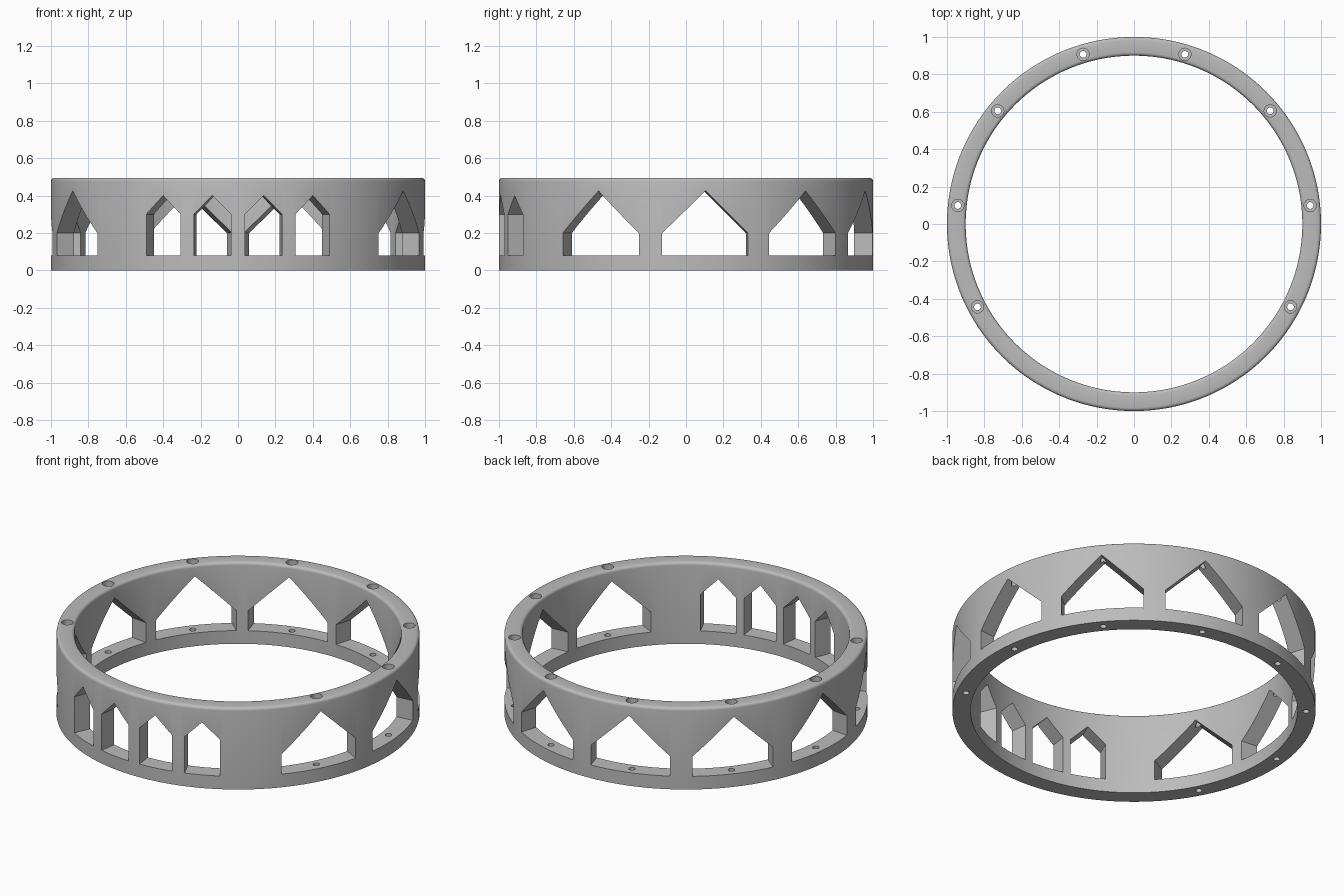
import bpy, bmesh
from math import cos, sin, pi, radians
from mathutils import Matrix, Vector

cube = bpy.data.objects.get("Cube")
if cube:
    bpy.data.objects.remove(cube, do_unlink=True)

OUTER, INNER, HEIGHT = 1.0, 0.9, 0.495
FILLET = 0.018
SILL = 0.08
BOLT_RADIUS = 0.947

grey = bpy.data.materials.new("light_grey")
grey.use_nodes = True
colour = (0.5, 0.5, 0.5, 1)
grey.diffuse_color = colour
grey.node_tree.nodes["Principled BSDF"].inputs["Base Color"].default_value = colour


def make_object(name, bm):
    bmesh.ops.recalc_face_normals(bm, faces=bm.faces)
    mesh = bpy.data.meshes.new(name)
    bm.to_mesh(mesh)
    bm.free()
    mesh.materials.append(grey)
    obj = bpy.data.objects.new(name, mesh)
    bpy.context.collection.objects.link(obj)
    return obj


def revolve(bm, profile, steps, closed, centre=(0, 0)):
    """Turn an (r, z) profile around a vertical axis."""
    rings = []
    for i in range(steps):
        a = 2 * pi * i / steps
        rings.append([bm.verts.new((centre[0] + r * cos(a), centre[1] + r * sin(a), z))
                      for r, z in profile])
    count = len(profile)
    for i in range(steps):
        a, b = rings[i], rings[(i + 1) % steps]
        for j in range(count if closed else count - 1):
            k = (j + 1) % count
            bm.faces.new((a[j], b[j], b[k], a[k]))
    if not closed:
        bm.faces.new([ring[0] for ring in rings])
        bm.faces.new([ring[-1] for ring in rings])


def add_window(bm, angle, half_width, shoulder, peak):
    """Add a house-shaped prism pointing outwards at the angle."""
    outline = [(-half_width, SILL), (half_width, SILL), (half_width, shoulder),
               (0, peak), (-half_width, shoulder)]
    turn = Matrix.Rotation(angle, 3, 'Z')
    near, far = [[bm.verts.new(turn @ Vector((r, s, z))) for s, z in outline]
                 for r in (0.7, 1.2)]
    bm.faces.new(near)
    bm.faces.new(far)
    for i in range(5):
        j = (i + 1) % 5
        bm.faces.new((near[i], near[j], far[j], far[i]))


def cut(target, cutter):
    mod = target.modifiers.new("cut", 'BOOLEAN')
    mod.operation = 'DIFFERENCE'
    mod.solver = 'EXACT'
    mod.object = cutter
    bpy.context.view_layer.objects.active = target
    bpy.ops.object.modifier_apply(modifier=mod.name)
    bpy.data.objects.remove(cutter, do_unlink=True)


# Band with a rounded top rim
arc = [i * pi / 8 for i in range(5)]
profile = [(INNER, 0), (OUTER, 0)]
profile += [(OUTER - FILLET + FILLET * cos(a), HEIGHT - FILLET + FILLET * sin(a)) for a in arc]
profile += [(INNER + FILLET - FILLET * sin(a), HEIGHT - FILLET + FILLET * cos(a)) for a in arc]
bm = bmesh.new()
revolve(bm, profile, 192, True)
ring = make_object("ring_band", bm)

# Wide windows at the sides and back, narrow ones at the front
wide = [radians(a) for a in (-27.9, 6, 39.7, 73.3)]
wide += [pi - a for a in wide]
bm = bmesh.new()
for angle in wide:
    add_window(bm, angle, 0.23, 0.2, 0.425)
for offset in (-23.6, -7.9, 7.9, 23.6):
    add_window(bm, radians(offset - 90), 0.1, 0.3, 0.4)
cut(ring, make_object("window_cutter", bm))

# Counterbored bolt holes above and below each wide window
bore = [(0.018, -0.1), (0.018, 0.455), (0.033, 0.455), (0.033, 0.6)]
bm = bmesh.new()
for angle in wide:
    revolve(bm, bore, 24, False, (BOLT_RADIUS * cos(angle), BOLT_RADIUS * sin(angle)))
cut(ring, make_object("bolt_cutter", bm))

# Smooth walls with crisp window edges
bpy.ops.object.select_all(action='DESELECT')
ring.select_set(True)
bpy.context.view_layer.objects.active = ring
bpy.ops.object.shade_smooth_by_angle(angle=radians(30))
